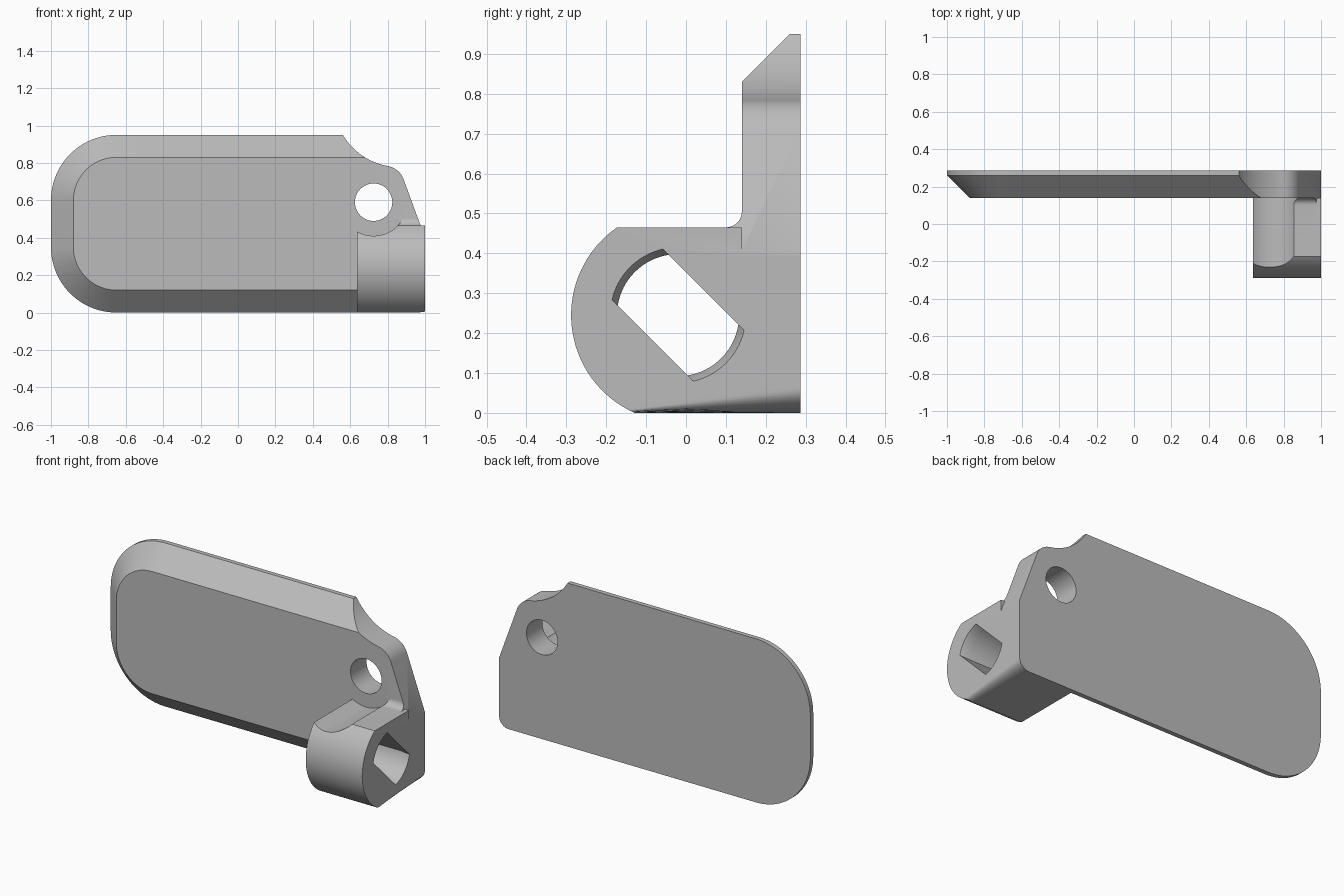
import bpy, bmesh
from math import radians, cos, sin, sqrt, atan2, degrees

cube = bpy.data.objects.get("Cube")
if cube:
    bpy.data.objects.remove(cube, do_unlink=True)

grey = bpy.data.materials.new("plain grey")
grey.use_nodes = True
colour = (0.5, 0.5, 0.5, 1)
grey.diffuse_color = colour
grey.node_tree.nodes["Principled BSDF"].inputs["Base Color"].default_value = colour


def arc(cx, cy, r, start, end, n=16):
    angles = [radians(start + (end - start) * i / n) for i in range(n + 1)]
    return [(cx + r * cos(a), cy + r * sin(a)) for a in angles]


def loft(name, rings):
    """Skin equal-length rings of 3D points and cap both ends."""
    bm = bmesh.new()
    loops = [[bm.verts.new(p) for p in ring] for ring in rings]
    n = len(loops[0])
    for a, b in zip(loops, loops[1:]):
        for i in range(n):
            j = (i + 1) % n
            bm.faces.new((a[i], a[j], b[j], b[i]))
    bm.faces.new(loops[0])
    bm.faces.new(loops[-1])
    bmesh.ops.recalc_face_normals(bm, faces=bm.faces)
    mesh = bpy.data.meshes.new(name)
    bm.to_mesh(mesh)
    bm.free()
    ob = bpy.data.objects.new(name, mesh)
    ob.data.materials.append(grey)
    bpy.context.collection.objects.link(ob)
    return ob


def along_y(points, y):
    return [(x, y, z) for x, z in points]


def along_x(points, x):
    return [(x, y, z) for y, z in points]


def combine(target, other, operation, keep=False):
    mod = target.modifiers.new("combine", "BOOLEAN")
    mod.operation = operation
    mod.solver = "EXACT"
    mod.object = other
    bpy.context.view_layer.objects.active = target
    bpy.ops.object.modifier_apply(modifier=mod.name)
    if not keep:
        bpy.data.objects.remove(other, do_unlink=True)


FRONT, BACK = 0.14, 0.287
PIVOT = (0.725, 0.59)


# Plate with rounded left end and a broad chamfer
def plate_outline(r):
    inset = 0.35 - r
    return (arc(-0.65, 0.6, r, 90, 180, 24) + arc(-0.65, 0.35, r, 180, 270, 24)
            + [(1.5, inset), (1.5, 0.95 - inset)])


plate = loft("lever_plate", [along_y(plate_outline(r), y)
                             for r, y in ((0.35, BACK), (0.35, 0.26), (0.23, FRONT))])

# Right end outline: rounded foot, sloping edge, rounded shoulder, hollow
hollow = (0.862, 1.128)
hollow_start = degrees(atan2(0.95 - hollow[1], 0.56 - hollow[0])) % 360
end_outline = ([(-1.2, -0.2), (0.9, -0.2)] + arc(0.94, 0.06, 0.06, -90, 0, 10)
               + [(1, 0.4)] + arc(0.782, 0.675, 0.11, 20, 80)
               + arc(*hollow, 0.35, 260, hollow_start) + [(0.53, 1.1), (-1.2, 1.1)])
end_shape = loft("end_shape", [along_y(end_outline, y) for y in (-0.5, 0.5)])
combine(plate, end_shape, "INTERSECT", keep=True)

# Barrel block with a curved front
cy, cz, radius, top = -0.02, 0.245, 0.268, 0.465
upper = degrees(atan2(top - cz, -sqrt(radius ** 2 - (top - cz) ** 2)))
lower = 360 + degrees(atan2(-cz, -sqrt(radius ** 2 - cz ** 2)))
block_profile = (arc(cy, cz, radius, upper, lower, 32)
                 + [(BACK, 0), (BACK, 0.39), (FRONT, 0.39), (FRONT, top)])
block = loft("barrel_block", [along_x(block_profile, x) for x in (0.637, 1)])
bm = bmesh.new()
bm.from_mesh(block.data)
foot = [e for e in bm.edges if all(v.co.x > 0.99 and v.co.z < 0.001 for v in e.verts)]
bmesh.ops.bevel(bm, geom=foot, offset=0.06, segments=10, profile=0.5, affect="EDGES")
bm.to_mesh(block.data)
bm.free()

# Fillet between block and plate
fillet_profile = ([(0.16, 0.44), (0.1, 0.44)] + arc(0.1, 0.505, 0.04, -90, 0, 10)
                  + [(0.16, 0.505)])
fillet = loft("root_fillet", [along_x(fillet_profile, x) for x in (0.75, 1.1)])
combine(fillet, end_shape, "INTERSECT")
combine(block, fillet, "UNION")

# Round clearance over the block, in front of the plate
clearance = loft("clearance", [along_y(arc(*PIVOT, 0.18, 0, 354, 59), y) for y in (-0.6, FRONT)])
combine(block, clearance, "DIFFERENCE")
combine(plate, block, "UNION")

# Pivot hole
pivot = loft("pivot_hole", [along_y(arc(*PIVOT, 0.1, 0, 352.5, 47), y) for y in (0, 0.5)])
combine(plate, pivot, "DIFFERENCE")


# Slanted slot with two flats and round ends, flared at the outer face
def slot_outline(r, half=0.09):
    spread = degrees(atan2(half, sqrt(r * r - half * half)))
    return (arc(cy, cz, r, -45 - spread, -45 + spread)
            + arc(cy, cz, r, 135 - spread, 135 + spread))


slot = loft("slot", [along_x(slot_outline(r), x)
                     for r, x in ((0.153, 0.5), (0.153, 0.95), (0.17, 1), (0.17, 1.1))])
combine(plate, slot, "DIFFERENCE")

# Smooth the curves, keep the edges crisp
bpy.ops.object.select_all(action="DESELECT")
plate.select_set(True)
bpy.context.view_layer.objects.active = plate
bpy.ops.object.shade_smooth_by_angle(angle=radians(25))
